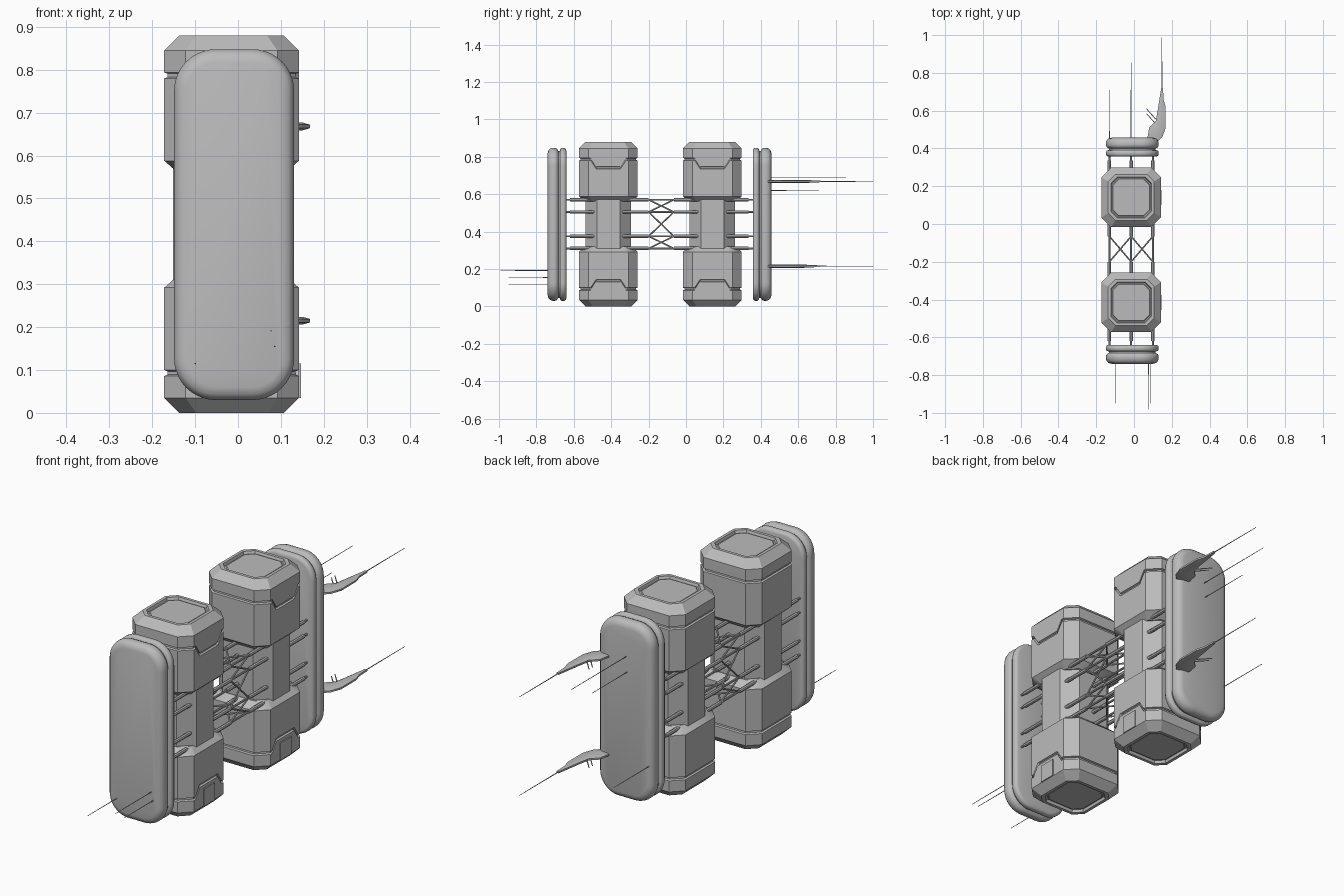
import bpy, bmesh, math
from mathutils import Vector

cube = bpy.data.objects.get("Cube")
if cube:
    bpy.data.objects.remove(cube, do_unlink=True)

grey = bpy.data.materials.new("hull_grey")
grey.use_nodes = True
grey.diffuse_color = (0.5, 0.5, 0.5, 1)
grey.node_tree.nodes["Principled BSDF"].inputs["Base Color"].default_value = (0.5, 0.5, 0.5, 1)

CX = -0.015          # centre line of the towers
HEIGHT = 0.88
TOWERS = {"front": -0.415, "back": 0.141}


def finish(name, bm, angle=30):
    bmesh.ops.recalc_face_normals(bm, faces=bm.faces)
    mesh = bpy.data.meshes.new(name)
    bm.to_mesh(mesh)
    bm.free()
    mesh.materials.append(grey)
    obj = bpy.data.objects.new(name, mesh)
    bpy.context.collection.objects.link(obj)
    bpy.ops.object.select_all(action="DESELECT")
    obj.select_set(True)
    bpy.context.view_layer.objects.active = obj
    bpy.ops.object.shade_smooth_by_angle(angle=math.radians(angle))
    return obj


def loft(name, rings, angle=30):
    """Skin closed rings of equal length and cap both ends."""
    bm = bmesh.new()
    loops = [[bm.verts.new(p) for p in ring] for ring in rings]
    n = len(loops[0])
    for a, b in zip(loops, loops[1:]):
        for i in range(n):
            j = (i + 1) % n
            bm.faces.new((a[i], a[j], b[j], b[i]))
    bm.faces.new(loops[0])
    bm.faces.new(loops[-1])
    return finish(name, bm, angle)


def rod(bm, a, b, r, r_end=None, sides=8):
    a, b = Vector(a), Vector(b)
    d = b - a
    mat = d.to_track_quat("Z", "Y").to_matrix().to_4x4()
    mat.translation = (a + b) / 2
    bmesh.ops.create_cone(bm, cap_ends=True, segments=sides, radius1=r,
                          radius2=r if r_end is None else r_end,
                          depth=d.length, matrix=mat)


# Tower blocks: octagonal rings, the seam dips on the +x side
def block_ring(cy, h, z, dip=0.0, flip=False):
    c = 0.05 * h / 0.157
    f = h - c
    k = h / 0.157
    pts = [(h, -f, 0), (h, -0.095 * k, 0), (h, -0.065 * k, dip), (h, 0.065 * k, dip),
           (h, 0.095 * k, 0), (h, f, 0), (f, h, 0), (-f, h, 0),
           (-h, f, 0), (-h, -f, 0), (-f, -h, 0), (f, -h, 0)]
    out = []
    for x, y, d in pts:
        zz = z - d
        out.append((CX + x, cy + y, HEIGHT - zz if flip else zz))
    return out


BLOCK = [(0.125, 0.56, 0), (0.157, 0.588, 0),
         (0.157, 0.780, 0.045), (0.149, 0.783, 0.045),
         (0.149, 0.791, 0.045), (0.157, 0.794, 0.045),
         (0.157, 0.845, 0), (0.122, 0.88, 0),
         (0.108, 0.88, 0), (0.104, 0.868, 0), (0.099, 0.868, 0), (0.096, 0.872, 0)]

for side, cy in TOWERS.items():
    for part, flip in (("upper", False), ("lower", True)):
        loft(f"{side}_{part}_block",
             [block_ring(cy, h, z, d, flip) for h, z, d in BLOCK])

    # Narrow column between the blocks
    rx, ry, c = 0.137, 0.122, 0.06
    outline = [(rx, c - ry), (rx, ry - c), (rx - c, ry), (c - rx, ry),
               (-rx, ry - c), (-rx, c - ry), (c - rx, -ry), (rx - c, -ry)]
    loft(f"{side}_column",
         [[(CX + x, cy + y, z) for x, y in outline] for z in (0.3, 0.58)])

    # Access hatch on the lower block
    bm = bmesh.new()
    bmesh.ops.create_cube(bm, size=1)
    for v in bm.verts:
        v.co = (CX + 0.157 + v.co.x * 0.009, cy + v.co.y * 0.08, 0.075 + v.co.z * 0.08)
    finish(f"{side}_hatch", bm)


# End shields: rounded plates with a groove around the edge
def shield_ring(inset, y):
    hx, hz, r = 0.14 - inset, 0.409 - inset, 0.097 - inset
    pts = []
    for q, (sx, sz) in enumerate(((1, 1), (-1, 1), (-1, -1), (1, -1))):
        for s in range(11):
            t = math.pi / 2 * (q + s / 10)
            pts.append((-0.009 + sx * (hx - r) + r * math.cos(t), y,
                        0.439 + sz * (hz - r) + r * math.sin(t)))
    return pts


SHIELD = [(0.03, -0.74), (0.013, -0.735), (0.004, -0.725), (0, -0.712), (0, -0.7),
          (0.004, -0.69), (0.016, -0.683), (0.016, -0.675), (0.004, -0.671),
          (0, -0.665), (0, -0.651), (0.005, -0.643), (0.014, -0.64)]
loft("front_shield", [shield_ring(i, y) for i, y in SHIELD], 40)
loft("back_shield", [shield_ring(i, -0.283 - y) for i, y in SHIELD], 40)

# Truss rods with thicker sleeves, and cross braces between the towers
XS = (-0.13, CX, 0.1)
ZS = (0.31, 0.375, 0.505, 0.57)
Y0, Y1 = -0.2, -0.065
bm = bmesh.new()
for x in XS:
    for z in ZS:
        rod(bm, (x, -0.65, z), (x, 0.37, z), 0.005)
        for a, b in ((-0.62, -0.45), (-0.37, Y0), (Y1, 0.1), (0.18, 0.335)):
            rod(bm, (x, a, z), (x, b, z), 0.009)
finish("truss_rods", bm)

bm = bmesh.new()
for za, zb in zip(ZS, ZS[1:]):
    for x in (XS[0], XS[2]):
        rod(bm, (x, Y0, za), (x, Y1, zb), 0.004)
        rod(bm, (x, Y0, zb), (x, Y1, za), 0.004)
for xa, xb in zip(XS, XS[1:]):
    for z in (ZS[0], ZS[-1]):
        rod(bm, (xa, Y0, z), (xb, Y1, z), 0.004)
        rod(bm, (xb, Y0, z), (xa, Y1, z), 0.004)
finish("cross_braces", bm)

# Sensor fins on the back shield, tapering to a long mast
FIN = [(0.12, 0.43), (0.15, 0.46), (0.168, 0.51), (0.168, 0.62), (0.156, 0.66),
       (0.154, 0.72), (0.144, 0.72), (0.125, 0.6), (0.115, 0.545), (0.08, 0.51), (0.07, 0.45)]
for part, z in (("upper", 0.668), ("lower", 0.215)):
    rings = []
    for dz, s in ((-0.009, 0.55), (-0.004, 1), (0.004, 1), (0.009, 0.55)):
        rings.append([(0.13 + (x - 0.13) * s, 0.5 + (y - 0.5) * s, z + dz) for x, y in FIN])
    loft(f"{part}_fin", rings)
    bm = bmesh.new()
    rod(bm, (0.148, 0.7, z), (0.148, 1.0, z), 0.0025, 0.0012, 6)
    for dy in (0, 0.025):
        rod(bm, (0.115, 0.53 + dy, z), (0.066, 0.585 + dy, z), 0.003, 0.002, 6)
    finish(f"{part}_fin_mast", bm)

# Thin aerials on both shields: x, z, root y, tip y
AERIALS = [(-0.13, 0.215, 0.45, 0.71), (-0.02, 0.62, 0.45, 0.71), (-0.015, 0.69, 0.45, 0.855),
           (0.077, 0.192, -0.73, -1.0), (0.086, 0.155, -0.73, -0.95), (-0.1, 0.115, -0.73, -0.95)]
bm = bmesh.new()
for x, z, a, b in AERIALS:
    rod(bm, (x, a, z), (x, b, z), 0.002, 0.0012, 6)
finish("aerials", bm)
